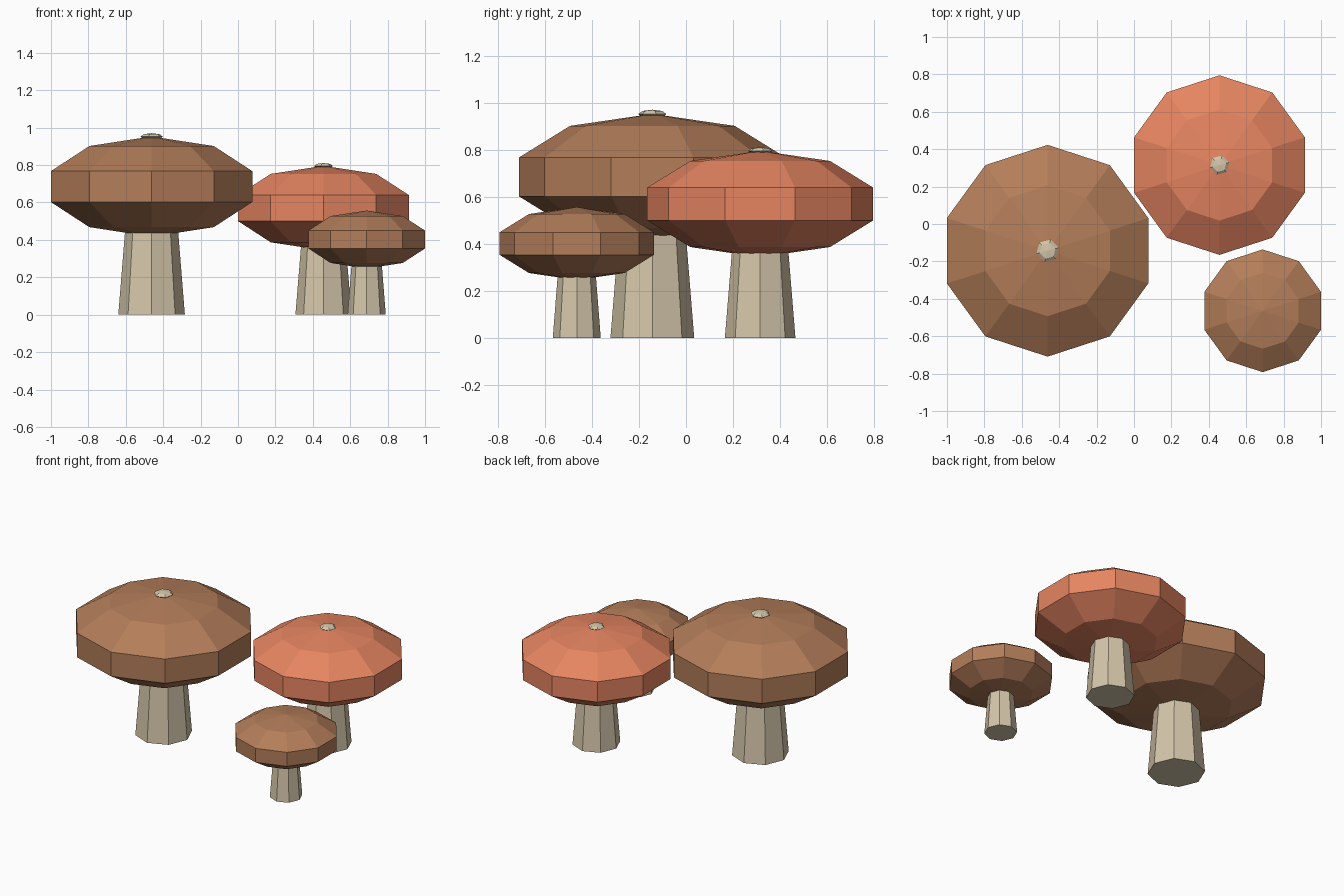
import bpy, bmesh, math

if "Cube" in bpy.data.objects:
    bpy.data.objects.remove(bpy.data.objects["Cube"])


def material(name, rgb):
    m = bpy.data.materials.new(name)
    m.diffuse_color = (*rgb, 1.0)
    m.use_nodes = True
    m.node_tree.nodes["Principled BSDF"].inputs["Base Color"].default_value = m.diffuse_color
    return m


BROWN = material("cap brown", (0.45, 0.205, 0.10))
RED = material("cap red", (0.79, 0.235, 0.12))
CREAM = material("stem cream", (0.66, 0.565, 0.40))


def lathe(name, profile, sides, loc, mat, phase=90):
    """Flat-shaded solid of revolution from (radius, z) points, bottom to top."""
    bm = bmesh.new()
    rings = []
    for r, z in profile:
        if r < 1e-6:
            rings.append([bm.verts.new((0, 0, z))] * sides)
            continue
        angles = [math.radians(phase + 360 * i / sides) for i in range(sides)]
        rings.append([bm.verts.new((r * math.cos(a), r * math.sin(a), z)) for a in angles])
    for low, high in zip(rings, rings[1:]):
        for i in range(sides):
            j = (i + 1) % sides
            corners = dict.fromkeys((low[i], low[j], high[j], high[i]))
            bm.faces.new(list(corners))
    # Close open ends
    if profile[0][0] > 1e-6:
        bm.faces.new(rings[0][::-1])
    if profile[-1][0] > 1e-6:
        bm.faces.new(rings[-1])
    bmesh.ops.recalc_face_normals(bm, faces=bm.faces)
    mesh = bpy.data.meshes.new(name)
    bm.to_mesh(mesh)
    bm.free()
    mesh.materials.append(mat)
    ob = bpy.data.objects.new(name, mesh)
    ob.location = loc
    bpy.context.collection.objects.link(ob)
    return ob


def ball_profile(radius, half_height, rings):
    """Half outline of a squashed sphere, pole to pole."""
    steps = [math.pi * i / rings for i in range(rings + 1)]
    return [(radius * math.sin(t), -half_height * math.cos(t)) for t in steps]


def mushroom(name, x, y, cap_r, cap_z, cap_h, stem_r, mat, wart=0):
    # Tapered octagonal stem running up into the cap
    lathe(name + "_stem", [(stem_r, 0), (stem_r * 0.69, cap_z)], 8, (x, y, 0), CREAM)
    # Ten-sided cap: widest rings sit 18 degrees above and below the middle
    full_r = cap_r / math.cos(math.radians(18))
    lathe(name + "_cap", ball_profile(full_r, cap_h, 5), 10, (x, y, cap_z), mat)
    # Small pale wart on the crown
    if wart:
        lathe(name + "_wart", ball_profile(wart, wart * 0.3, 4), 6,
              (x, y, cap_z + cap_h - 0.001), CREAM, 15)


mushroom("large_mushroom", -0.462, -0.143, 0.566, 0.685, 0.268, 0.178, BROWN, 0.062)
mushroom("middle_mushroom", 0.457, 0.315, 0.480, 0.570, 0.226, 0.150, RED, 0.053)
mushroom("small_mushroom", 0.688, -0.464, 0.328, 0.402, 0.155, 0.102, BROWN)
